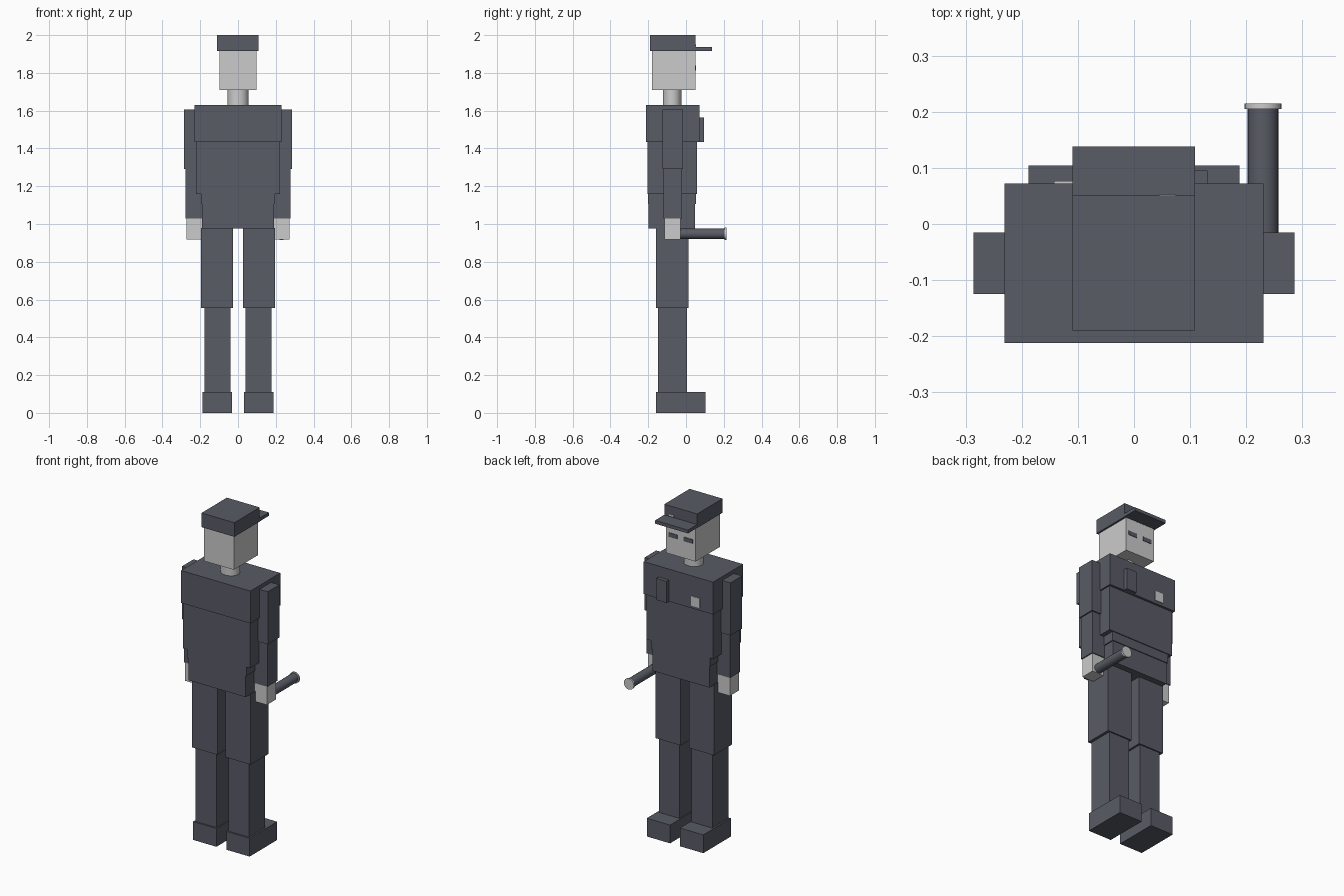
import bpy
import math

if "Cube" in bpy.data.objects:
    bpy.data.objects.remove(bpy.data.objects["Cube"])


def material(name, color):
    m = bpy.data.materials.new(name)
    m.diffuse_color = (*color, 1)
    m.use_nodes = True
    m.node_tree.nodes["Principled BSDF"].inputs["Base Color"].default_value = m.diffuse_color
    return m


DARK = material("slate_uniform", (0.1, 0.106, 0.132))
LIGHT = material("pale_grey", (0.6, 0.6, 0.6))


def box(name, x, y, z, mat):
    """Box from (min, max) pairs on each axis."""
    mid = [(a + b) / 2 for a, b in (x, y, z)]
    bpy.ops.mesh.primitive_cube_add(size=1, location=mid)
    o = bpy.context.object
    o.name = name
    o.scale = [b - a for a, b in (x, y, z)]
    bpy.ops.object.transform_apply(location=False, rotation=False, scale=True)
    o.data.materials.append(mat)
    return o


def pair(name, x, y, z, mat):
    """The same box on both sides of the body."""
    box("right_" + name, x, y, z, mat)
    box("left_" + name, (-x[1], -x[0]), y, z, mat)


def rod(name, radius, depth, loc, rot, mat):
    bpy.ops.mesh.primitive_cylinder_add(vertices=24, radius=radius, depth=depth,
                                        location=loc, rotation=rot)
    o = bpy.context.object
    o.name = name
    o.data.materials.append(mat)
    bpy.ops.object.shade_smooth_by_angle(angle=math.radians(40))
    return o


# Legs and feet
pair("shoe", (0.033, 0.188), (-0.158, 0.104), (0, 0.11), DARK)
pair("shin", (0.04, 0.178), (-0.148, 0.004), (0.11, 0.555), DARK)
pair("thigh", (0.027, 0.195), (-0.158, 0.012), (0.555, 0.98), DARK)

# Torso, stepping outwards towards the chest
box("hips", (-0.19, 0.19), (-0.198, 0.048), (0.975, 1.105), DARK)
box("waist", (-0.196, 0.196), (-0.2, 0.053), (1.105, 1.16), DARK)
box("torso", (-0.222, 0.222), (-0.204, 0.058), (1.16, 1.435), DARK)
box("chest", (-0.231, 0.231), (-0.212, 0.072), (1.435, 1.63), DARK)

# Arms and hands
pair("upper_arm", (0.178, 0.286), (-0.125, -0.015), (1.29, 1.607), DARK)
pair("forearm", (0.184, 0.278), (-0.118, -0.022), (1.03, 1.29), DARK)
pair("hand", (0.19, 0.272), (-0.114, -0.028), (0.918, 1.03), LIGHT)

# Neck and head
neck = rod("neck", 0.055, 0.1, (0, -0.073, 1.67), (0, 0, 0), LIGHT)
neck.scale.y = 0.9
box("head", (-0.099, 0.098), (-0.18, 0.05), (1.71, 1.915), LIGHT)
pair("eye", (0.022, 0.08), (0.049, 0.053), (1.813, 1.838), DARK)

# Cap with visor and a tiny emblem
box("cap", (-0.11, 0.109), (-0.19, 0.051), (1.915, 2.0), DARK)
box("cap_visor", (-0.11, 0.109), (0.05, 0.138), (1.916, 1.936), DARK)
box("cap_emblem", (0.045, 0.075), (0.05, 0.053), (1.94, 1.95), LIGHT)

# Chest radio and badge
box("chest_radio", (0.062, 0.131), (0.07, 0.095), (1.435, 1.565), DARK)
box("badge", (-0.143, -0.088), (0.07, 0.077), (1.452, 1.51), LIGHT)

# Baton held in the right hand
turn = (math.radians(90), 0, 0)
rod("baton", 0.0275, 0.255, (0.23, 0.079, 0.948), turn, DARK)
rod("baton_tip", 0.033, 0.01, (0.23, 0.21, 0.948), turn, LIGHT)
